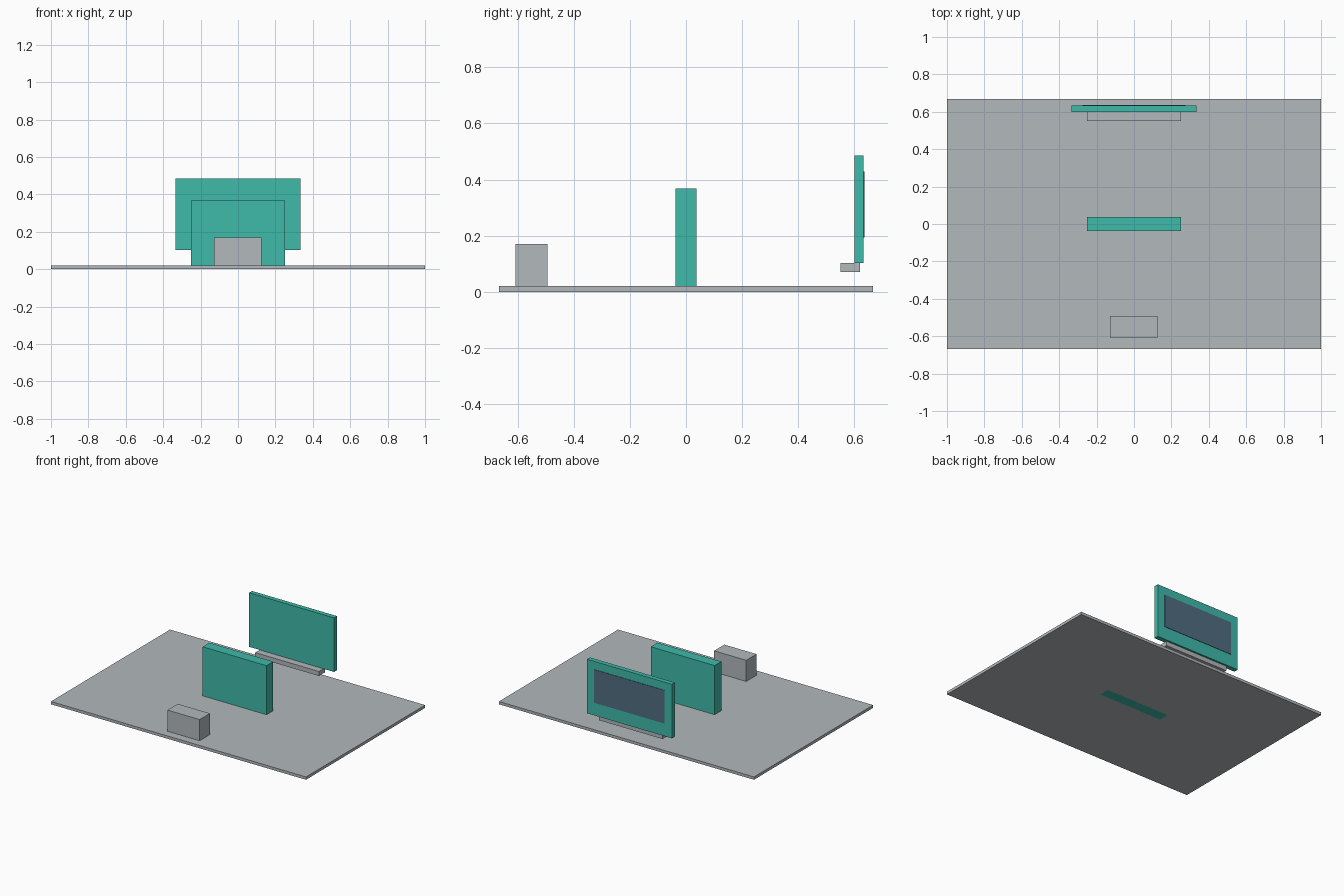
import bpy, bmesh

if "Cube" in bpy.data.objects:
    bpy.data.objects.remove(bpy.data.objects["Cube"])


def lin(c):
    c /= 255
    return c / 12.92 if c <= 0.04045 else ((c + 0.055) / 1.055) ** 2.4


def material(name, rgb):
    m = bpy.data.materials.new(name)
    m.diffuse_color = (*[lin(c) for c in rgb], 1)
    m.use_nodes = True
    m.node_tree.nodes["Principled BSDF"].inputs["Base Color"].default_value = m.diffuse_color
    return m


grey = material("light grey", (178, 184, 188))
teal = material("teal", (62, 186, 170))
slate = material("slate blue", (80, 110, 128))


def box(name, x, y, z, mat):
    """Box from (min, max) pairs on each axis."""
    bm = bmesh.new()
    bmesh.ops.create_cube(bm, size=1)
    for v in bm.verts:
        v.co = [r[0] if c < 0 else r[1] for c, r in zip(v.co, (x, y, z))]
    me = bpy.data.meshes.new(name)
    bm.to_mesh(me)
    bm.free()
    me.materials.append(mat)
    ob = bpy.data.objects.new(name, me)
    bpy.context.collection.objects.link(ob)
    return ob


# Floor plate with the front block and the middle panel
box("base_plate", (-1, 1), (-0.667, 0.667), (0, 0.02), grey)
box("front_block", (-0.127, 0.125), (-0.608, -0.493), (0.02, 0.17), grey)
box("middle_panel", (-0.25, 0.25), (-0.038, 0.037), (0, 0.368), teal)

# Rear screen on its shelf, with the display plate facing back
box("rear_shelf", (-0.25, 0.25), (0.55, 0.62), (0.07, 0.102), grey)
box("rear_screen", (-0.333, 0.333), (0.6, 0.633), (0.102, 0.485), teal)
box("display_plate", (-0.275, 0.275), (0.631, 0.636), (0.193, 0.428), slate)
